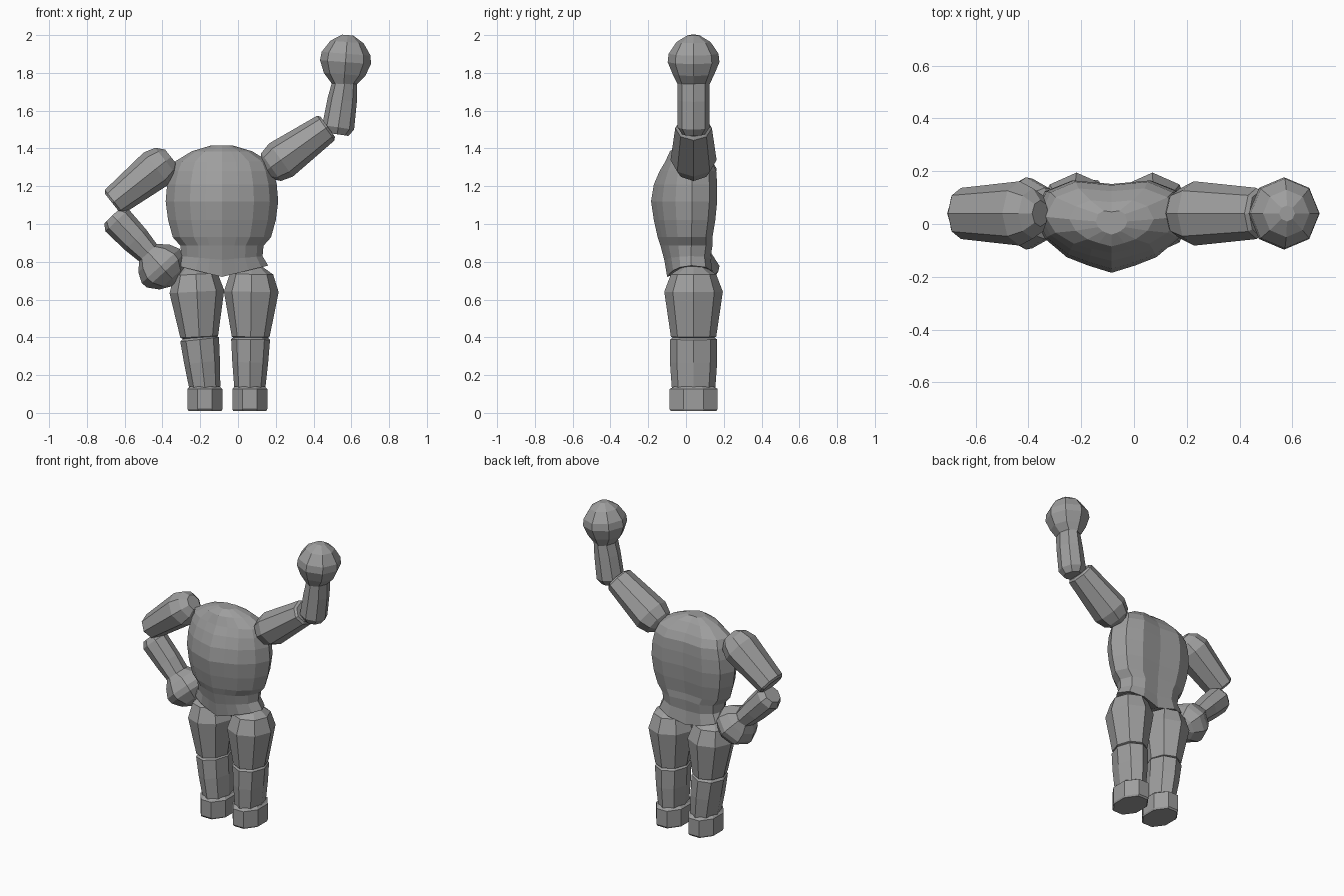
import bpy
import bmesh
import math
from mathutils import Vector

default_cube = bpy.data.objects.get("Cube")
if default_cube:
    bpy.data.objects.remove(default_cube)

clay = bpy.data.materials.new("clay_grey")
clay.use_nodes = True
colour = (0.34, 0.34, 0.34, 1)
clay.diffuse_color = colour
clay.node_tree.nodes["Principled BSDF"].inputs["Base Color"].default_value = colour

MID_X = -0.085     # symmetry line of the torso
MID_Y = 0.04       # depth of the limb centres
SIDES = 8


def loft(name, rings):
    """Skin a stack of closed rings and cap both ends."""
    bm = bmesh.new()
    loops = [[bm.verts.new(point) for point in ring] for ring in rings]
    for lower, upper in zip(loops, loops[1:]):
        count = len(lower)
        for i in range(count):
            j = (i + 1) % count
            bm.faces.new((lower[i], lower[j], upper[j], upper[i]))
    for loop in (loops[0], loops[-1]):
        centre = sum((v.co for v in loop), Vector()) / len(loop)
        tip = bm.verts.new(centre)
        for a, b in zip(loop, loop[1:] + loop[:1]):
            bm.faces.new((a, b, tip))
    bmesh.ops.recalc_face_normals(bm, faces=bm.faces)
    mesh = bpy.data.meshes.new(name)
    bm.to_mesh(mesh)
    bm.free()
    mesh.materials.append(clay)
    obj = bpy.data.objects.new(name, mesh)
    bpy.context.collection.objects.link(obj)
    return obj


def limb(name, start, end, profile, turn=0.0):
    """Eight-sided limb; profile rows are (position along axis, width, depth)."""
    a = Vector((start[0], MID_Y, start[1]))
    b = Vector((end[0], MID_Y, end[1]))
    axis = (b - a).normalized()
    depth_dir = Vector((0, 1, 0))
    width_dir = depth_dir.cross(axis)
    rings = []
    for t, width, depth in profile:
        centre = a.lerp(b, t)
        ring = []
        for i in range(SIDES):
            angle = math.tau * i / SIDES + turn
            ring.append(centre + width_dir * width * math.cos(angle)
                        + depth_dir * depth * math.sin(angle))
        rings.append(ring)
    return loft(name, rings)


# Torso: half of the cross-section, from belly centre round to spine
half_section = [(0, -1), (0.3, -0.85), (0.57, -0.68), (0.85, -0.3), (1, 0.2),
                (0.85, 0.75), (0.5, 1), (0, 0.92)]
mirrored = [(-x, y) for x, y in half_section[-2:0:-1]]
section = half_section + mirrored

# Rows: height, half width, belly depth, back depth, drop at the centre
torso_rows = [
    (0.78, 0.245, 0.10, 0.14, 0.06),
    (0.83, 0.215, 0.115, 0.13, 0.02),
    (0.885, 0.22, 0.135, 0.14, 0),
    (0.93, 0.26, 0.15, 0.14, 0),
    (1.02, 0.285, 0.17, 0.155, 0),
    (1.12, 0.298, 0.185, 0.165, 0),
    (1.21, 0.29, 0.17, 0.165, 0),
    (1.28, 0.272, 0.14, 0.16, 0),
    (1.33, 0.25, 0.11, 0.135, 0),
    (1.385, 0.16, 0.085, 0.09, 0),
    (1.415, 0.06, 0.04, 0.05, 0),
]
torso_rings = []
for height, half_width, belly, back, drop in torso_rows:
    torso_rings.append([
        (MID_X + x * half_width, y * (belly if y < 0 else back),
         height - drop * (1 - abs(x)))
        for x, y in section])
loft("torso", torso_rings)

# Legs: thigh, shin and foot, each hung between two centre points
thigh_profile = [(0, 0.05, 0.05), (0.12, 0.115, 0.12), (0.36, 0.145, 0.155),
                 (0.98, 0.1, 0.12), (1, 0.085, 0.1)]
shin_profile = [(0, 0.085, 0.1), (0.06, 0.103, 0.125), (0.5, 0.095, 0.125),
                (1, 0.082, 0.115)]
foot_profile = [(0, 0.085, 0.11), (0.1, 0.1, 0.138), (0.92, 0.1, 0.138),
                (1, 0.095, 0.13)]
legs = {"left": (0.072, 0.067, 0.0625), "right": (-0.225, -0.205, -0.175)}
for side, (hip, knee, ankle) in legs.items():
    limb(side + "_thigh", (hip, 0.78), (knee, 0.395), thigh_profile)
    limb(side + "_shin", (knee, 0.405), (ankle, 0.13), shin_profile)
    limb(side + "_foot", (ankle, 0.14), (ankle, 0.01), foot_profile,
         turn=math.pi / SIDES)

# Upper arms share one tapering shape, widest just past the shoulder
upper_profile = [(0, 0.05, 0.05), (0.09, 0.09, 0.095), (0.25, 0.108, 0.122),
                 (0.97, 0.08, 0.097), (1, 0.065, 0.085)]
limb("left_upper_arm", (0.145, 1.28), (0.475, 1.515), upper_profile)
limb("right_upper_arm", (-0.355, 1.355), (-0.665, 1.11), upper_profile)

# Forearms
fore_profile = [(0, 0.06, 0.06), (0.12, 0.085, 0.085), (0.6, 0.078, 0.085),
                (1, 0.062, 0.085)]
limb("left_forearm", (0.525, 1.475), (0.57, 1.78), fore_profile)
limb("right_forearm", (-0.665, 1.045), (-0.46, 0.83), fore_profile)

# Hands: faceted balls, cut open at the wrist
hand_profile = [(0, 0.065, 0.085), (0.2, 0.11, 0.11), (0.45, 0.135, 0.137),
                (0.62, 0.13, 0.132), (0.86, 0.088, 0.09), (1, 0.03, 0.03)]
limb("left_hand", (0.56, 1.74), (0.58, 2.0), hand_profile)
limb("right_hand", (-0.475, 0.85), (-0.33, 0.69), hand_profile)
